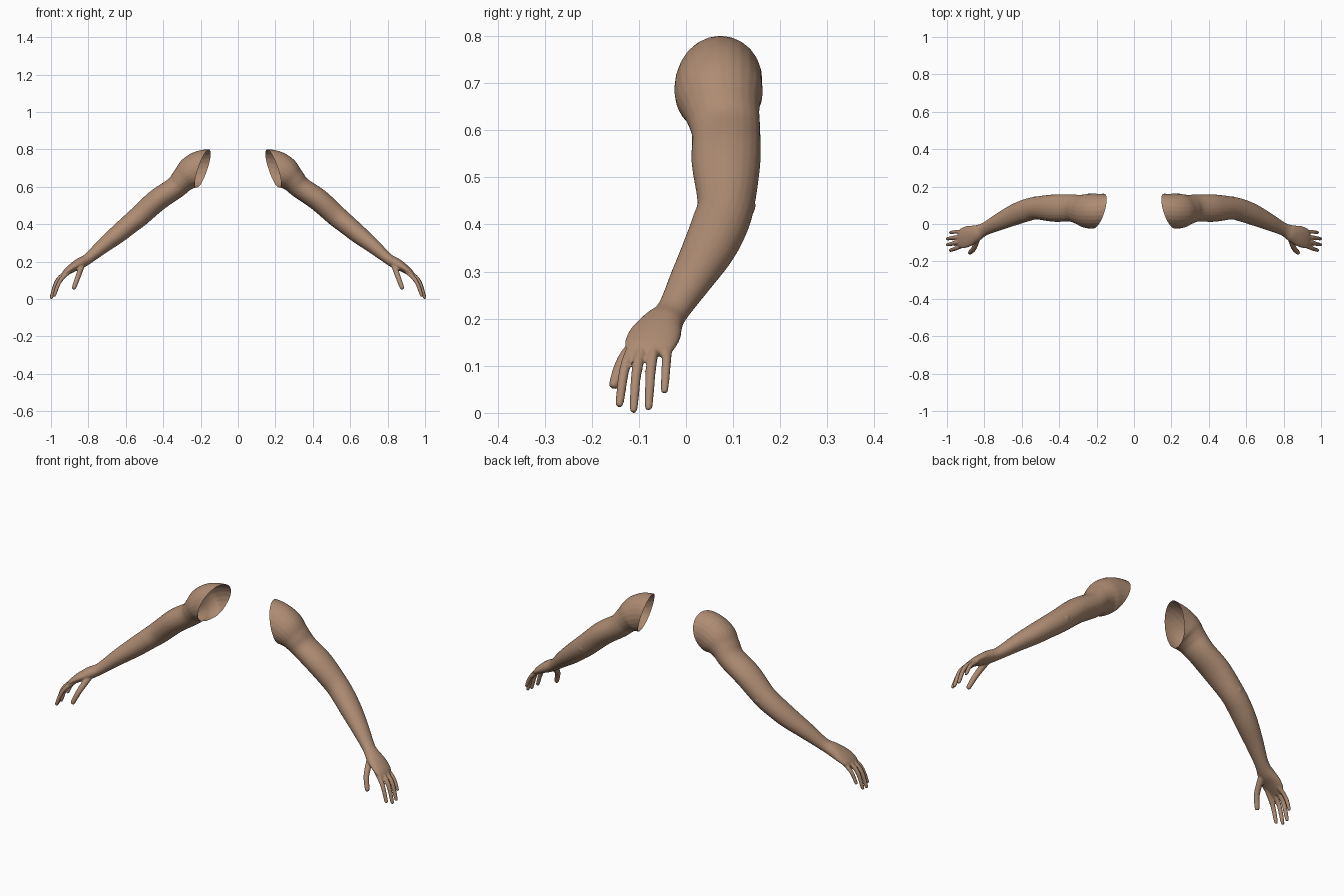
import bpy, bmesh, math
from mathutils import Vector, Matrix

default = bpy.data.objects.get("Cube")
if default:
    bpy.data.objects.remove(default)

SIDES = 24
STEPS = 6

skin = bpy.data.materials.new("brown_skin")
skin.use_nodes = True
SKIN_COLOUR = (0.42, 0.26, 0.17, 1)
skin.diffuse_color = SKIN_COLOUR
skin.node_tree.nodes["Principled BSDF"].inputs["Base Color"].default_value = SKIN_COLOUR


def spline(stations):
    """Smooth the stations with a Catmull-Rom curve."""
    pts = [Vector(s) for s in stations]
    result = []
    for i in range(len(pts) - 1):
        a, b, c, d = pts[max(i - 1, 0)], pts[i], pts[i + 1], pts[min(i + 2, len(pts) - 1)]
        for k in range(STEPS):
            t = k / STEPS
            result.append(b + (c - a) * (t / 2) + (a * 2 - b * 5 + c * 4 - d) * (t * t / 2)
                          + (b * 3 - a - c * 3 + d) * (t ** 3 / 2))
    return result + [pts[-1]]


def loft(bm, stations):
    """Closed tube through (x, y, z, side radius, thickness radius) stations."""
    path = spline(stations)
    rings = []
    for i, p in enumerate(path):
        ahead, behind = path[min(i + 1, len(path) - 1)], path[max(i - 1, 0)]
        along = (Vector(ahead[:3]) - Vector(behind[:3])).normalized()
        side = Vector((0, 1, 0))
        side = (side - along * side.dot(along)).normalized()
        up = along.cross(side)
        ring = []
        for k in range(SIDES):
            a = math.tau * k / SIDES
            ring.append(bm.verts.new(Vector(p[:3]) + side * (p[3] * math.cos(a))
                                     + up * (p[4] * math.sin(a))))
        rings.append(ring)
    for r, s in zip(rings, rings[1:]):
        for k in range(SIDES):
            n = (k + 1) % SIDES
            bm.faces.new((r[k], r[n], s[n], s[k]))
    bm.faces.new(rings[0][::-1])
    bm.faces.new(rings[-1])


def finger(bm, base, knuckle, tip, r):
    """Tapered digit with a rounded end."""
    base, knuckle, tip = Vector(base), Vector(knuckle), Vector(tip)
    near_tip = tip.lerp(knuckle, 0.12)
    loft(bm, [(*base, r * 1.15, r * 1.15), (*knuckle, r, r),
              (*near_tip, r * 0.8, r * 0.8), (*tip, r * 0.3, r * 0.3)])


bm = bmesh.new()

# Shoulder, upper arm, forearm, wrist and palm
loft(bm, [
    (.08, .08, .71, .085, .09),
    (.18, .07, .70, .092, .098),
    (.245, .07, .675, .093, .09),
    (.29, .077, .64, .08, .069),
    (.335, .085, .595, .073, .06),
    (.43, .085, .53, .073, .06),
    (.525, .085, .445, .061, .057),
    (.585, .07, .395, .06, .053),
    (.645, .047, .345, .056, .049),
    (.72, .012, .285, .046, .04),
    (.80, -.028, .217, .035, .029),
    (.845, -.05, .19, .045, .03),
    (.885, -.065, .167, .055, .024),
    (.92, -.078, .142, .053, .017),
    (.938, -.08, .125, .04, .01)])

# Point of the elbow
bmesh.ops.create_uvsphere(bm, u_segments=SIDES, v_segments=12, radius=.026,
                          matrix=Matrix.Translation((.525, .122, .44)))

# Four fingers and the thumb
finger(bm, (.90, -.108, .15), (.952, -.13, .095), (.985, -.142, .013), .011)
finger(bm, (.91, -.088, .15), (.967, -.104, .095), (1, -.112, .001), .011)
finger(bm, (.91, -.066, .15), (.967, -.074, .098), (1, -.08, .006), .011)
finger(bm, (.90, -.04, .15), (.955, -.042, .103), (.985, -.046, .042), .01)
finger(bm, (.835, -.07, .18), (.855, -.128, .12), (.88, -.156, .053), .014)

raw = bpy.data.meshes.new("arm_parts")
bm.to_mesh(raw)
bm.free()
builder = bpy.data.objects.new("arm_builder", raw)
bpy.context.collection.objects.link(builder)

# Fuse the parts into one skin
fuse = builder.modifiers.new("fuse", 'REMESH')
fuse.mode = 'VOXEL'
fuse.voxel_size = .004
soften = builder.modifiers.new("soften", 'SMOOTH')
soften.factor = .5
soften.iterations = 4
bpy.context.view_layer.update()
fused = bpy.data.meshes.new_from_object(
    builder.evaluated_get(bpy.context.evaluated_depsgraph_get()))
bpy.data.objects.remove(builder)

# Open the shoulder with a slanted cut, then make both arms
for name, sign in (("left_arm", 1), ("right_arm", -1)):
    bm = bmesh.new()
    bm.from_mesh(fused)
    bmesh.ops.bisect_plane(bm, geom=bm.verts[:] + bm.edges[:] + bm.faces[:],
                           plane_co=(.187, .07, .70), plane_no=(.036, .01, .011),
                           clear_inner=True)
    if sign < 0:
        bmesh.ops.scale(bm, vec=(-1, 1, 1), verts=bm.verts)
        bmesh.ops.reverse_faces(bm, faces=bm.faces)
    for f in bm.faces:
        f.smooth = True
        f.material_index = 0
    mesh = bpy.data.meshes.new(name)
    bm.to_mesh(mesh)
    bm.free()
    mesh.materials.append(skin)
    bpy.context.collection.objects.link(bpy.data.objects.new(name, mesh))
